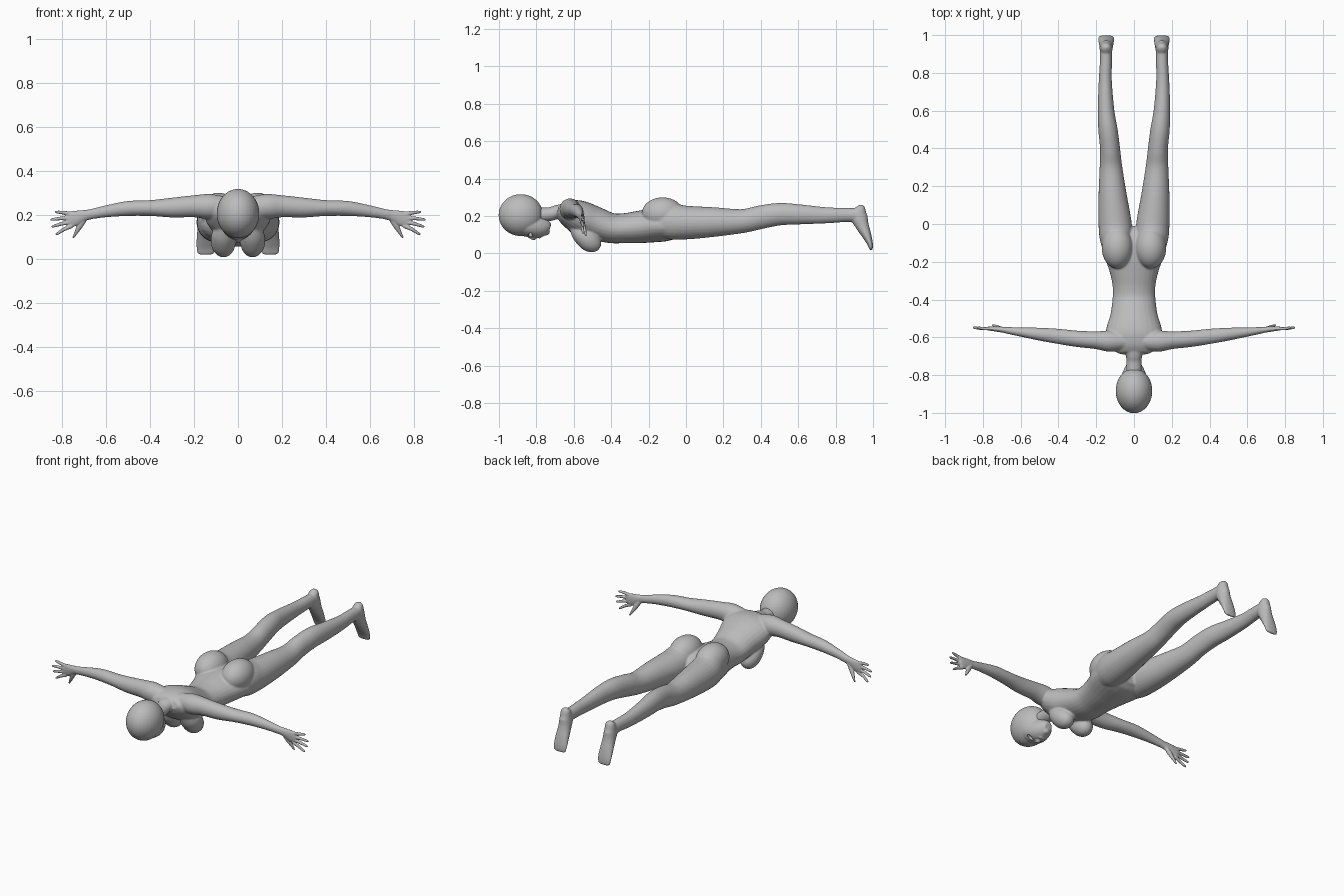
import bpy, bmesh, math
from mathutils import Vector, Matrix

skin = bpy.data.materials.new("plain grey")
skin.diffuse_color = (0.5, 0.5, 0.5, 1)


def spline(rows, steps=5):
    """Smooth interpolation through section rows."""
    out = []
    for i in range(len(rows) - 1):
        a, b, c, d = (rows[max(i - 1, 0)], rows[i], rows[i + 1],
                      rows[min(i + 2, len(rows) - 1)])
        for s in range(steps):
            t = s / steps
            out.append([0.5 * (2 * q + (r - p) * t + (2 * p - 5 * q + 4 * r - w) * t * t
                               + (3 * q - p - 3 * r + w) * t ** 3)
                        for p, q, r, w in zip(a, b, c, d)])
    return out + [list(rows[-1])]


def loft(bm, rows, across=(1, 0, 0), side=1, n=28):
    """Closed tube: each row is centre x, y, z, half width along 'across', half depth."""
    rows = spline(rows)
    pts = [Vector(r[:3]) for r in rows]
    rings = []
    for i, r in enumerate(rows):
        tan = (pts[min(i + 1, len(pts) - 1)] - pts[max(i - 1, 0)]).normalized()
        u = Vector(across)
        u = (u - tan * u.dot(tan)).normalized()
        v = tan.cross(u)
        ring = []
        for k in range(n):
            a = math.tau * k / n
            p = pts[i] + u * (max(r[3], .002) * math.cos(a)) + v * (max(r[4], .002) * math.sin(a))
            ring.append(bm.verts.new((p.x * side, p.y, p.z)))
        rings.append(ring)
    faces = [bm.faces.new(rings[0]), bm.faces.new(rings[-1][::-1])]
    for r0, r1 in zip(rings, rings[1:]):
        for k in range(n):
            faces.append(bm.faces.new((r0[k], r1[k], r1[k - 1], r0[k - 1])))
    bmesh.ops.recalc_face_normals(bm, faces=faces)


def ball(bm, c, r):
    m = Matrix.Translation(c) @ Matrix.Diagonal((*r, 1))
    bmesh.ops.create_uvsphere(bm, u_segments=32, v_segments=20, radius=1, matrix=m)


def finish(bm, name, voxel=None, smooth=6):
    """Turn overlapping shells into one blended skin."""
    me = bpy.data.meshes.new(name)
    bm.to_mesh(me)
    bm.free()
    me.materials.append(skin)
    me.polygons.foreach_set("use_smooth", [True] * len(me.polygons))
    ob = bpy.data.objects.new(name, me)
    bpy.context.collection.objects.link(ob)
    if voxel:
        m = ob.modifiers.new("blend", 'REMESH')
        m.mode, m.voxel_size, m.use_smooth_shade = 'VOXEL', voxel, True
        s = ob.modifiers.new("soften", 'SMOOTH')
        s.factor, s.iterations = 0.5, smooth
    return ob


# Body: torso and neck
bm = bmesh.new()
torso = [(-.685, .08, .205, .262), (-.655, .125, .165, .283), (-.60, .15, .12, .29),
         (-.55, .146, .09, .277), (-.48, .125, .07, .248), (-.40, .114, .055, .216),
         (-.33, .113, .055, .215), (-.25, .13, .055, .228), (-.17, .158, .06, .24),
         (-.10, .17, .065, .235), (-.05, .15, .075, .21), (-.02, .09, .10, .17)]
loft(bm, [(0, y, (lo + hi) / 2, w, (hi - lo) / 2) for y, w, lo, hi in torso])
loft(bm, [(0, -.82, .205, .042, .04), (0, -.73, .21, .041, .037),
          (0, -.69, .222, .045, .037), (0, -.63, .23, .07, .04)])

for s in (1, -1):
    # Chest, seat
    loft(bm, [(.066, -.60, .15, .03, .03), (.067, -.565, .11, .052, .05),
              (.067, -.525, .075, .057, .058), (.066, -.495, .045, .047, .05),
              (.066, -.478, .024, .028, .03), (.066, -.472, .016, .004, .004)], side=s)
    ball(bm, (.088 * s, -.125, .213), (.083, .112, .087))
    # Leg
    loft(bm, [(.075, -.22, .145, .05, .05), (.092, -.10, .17, .083, .095),
              (.1, 0, .165, .088, .09), (.113, .15, .168, .075, .079),
              (.122, .30, .173, .06, .064), (.127, .40, .194, .053, .063),
              (.138, .50, .21, .051, .06), (.148, .60, .209, .044, .054),
              (.152, .75, .204, .035, .043), (.149, .85, .206, .032, .038),
              (.148, .92, .205, .03, .036), (.148, .94, .205, .015, .018)], side=s)
    # Foot, pointing down from the heel
    loft(bm, [(.148, .937, .26, .008, .008), (.148, .935, .245, .025, .024),
              (.148, .926, .20, .033, .045), (.147, .942, .15, .036, .036),
              (.147, .965, .10, .041, .026), (.147, .983, .055, .043, .016),
              (.147, .99, .025, .038, .009), (.147, .992, .018, .025, .004)], side=s)
    # Arm
    loft(bm, [(.05, -.62, .235, .045, .045), (.13, -.62, .237, .056, .057),
              (.20, -.615, .238, .047, .05), (.30, -.608, .232, .043, .045),
              (.40, -.595, .23, .04, .036), (.50, -.583, .228, .034, .034),
              (.60, -.572, .215, .024, .027), (.67, -.563, .202, .018, .023),
              (.70, -.56, .197, .014, .022)], across=(0, 1, 0), side=s)
finish(bm, "body", .005, 6)

# Head: skull, jaw, chin, nose
bm = bmesh.new()
ball(bm, (0, -.883, .205), (.097, .119, .112))
loft(bm, [(0, -.90, .16, .07, .06), (0, -.84, .148, .074, .06), (0, -.79, .143, .062, .06),
          (0, -.75, .138, .043, .045), (0, -.728, .132, .022, .025)])
ball(bm, (0, -.752, .116), (.024, .024, .02))
loft(bm, [(0, -.855, .102, .006, .008), (0, -.83, .09, .009, .012),
          (0, -.812, .083, .013, .012), (0, -.80, .09, .006, .006)])
ball(bm, (0, -.783, .09), (.022, .011, .01))
head = finish(bm, "head", .004, 6)

# Eye sockets
bm = bmesh.new()
for s in (1, -1):
    ball(bm, (.038 * s, -.832, .105), (.02, .011, .024))
sockets = finish(bm, "eye_socket_cutter")
sockets.hide_render = True
cut = head.modifiers.new("eye sockets", 'BOOLEAN')
cut.operation, cut.object, cut.solver = 'DIFFERENCE', sockets, 'EXACT'

# Hands: palm, four fingers, thumb
bm = bmesh.new()
tips = [(.833, .211), (.853, .177), (.848, .146), (.83, .112)]
for s in (1, -1):
    loft(bm, [(.66, -.564, .203, .017, .022), (.70, -.559, .196, .015, .025),
              (.74, -.555, .184, .013, .034), (.77, -.553, .175, .01, .034),
              (.782, -.553, .172, .005, .025)], across=(0, 1, 0), side=s)
    for i, (x, z) in enumerate(tips):
        bx, bz = .755, .203 - .018 * i
        loft(bm, [(bx, -.554, bz, .009, .01),
                  ((bx + x) / 2, -.554, (bz + z) / 2 + .002, .008, .0085),
                  (x - .008, -.549, z + .001, .0065, .006),
                  (x, -.548, z, .003, .003)], across=(0, 1, 0), side=s, n=14)
    loft(bm, [(.695, -.557, .188, .012, .014), (.718, -.549, .15, .011, .013),
              (.737, -.54, .117, .008, .008), (.75, -.534, .094, .004, .004)],
         across=(0, 1, 0), side=s, n=14)
finish(bm, "hands", .003, 2)
